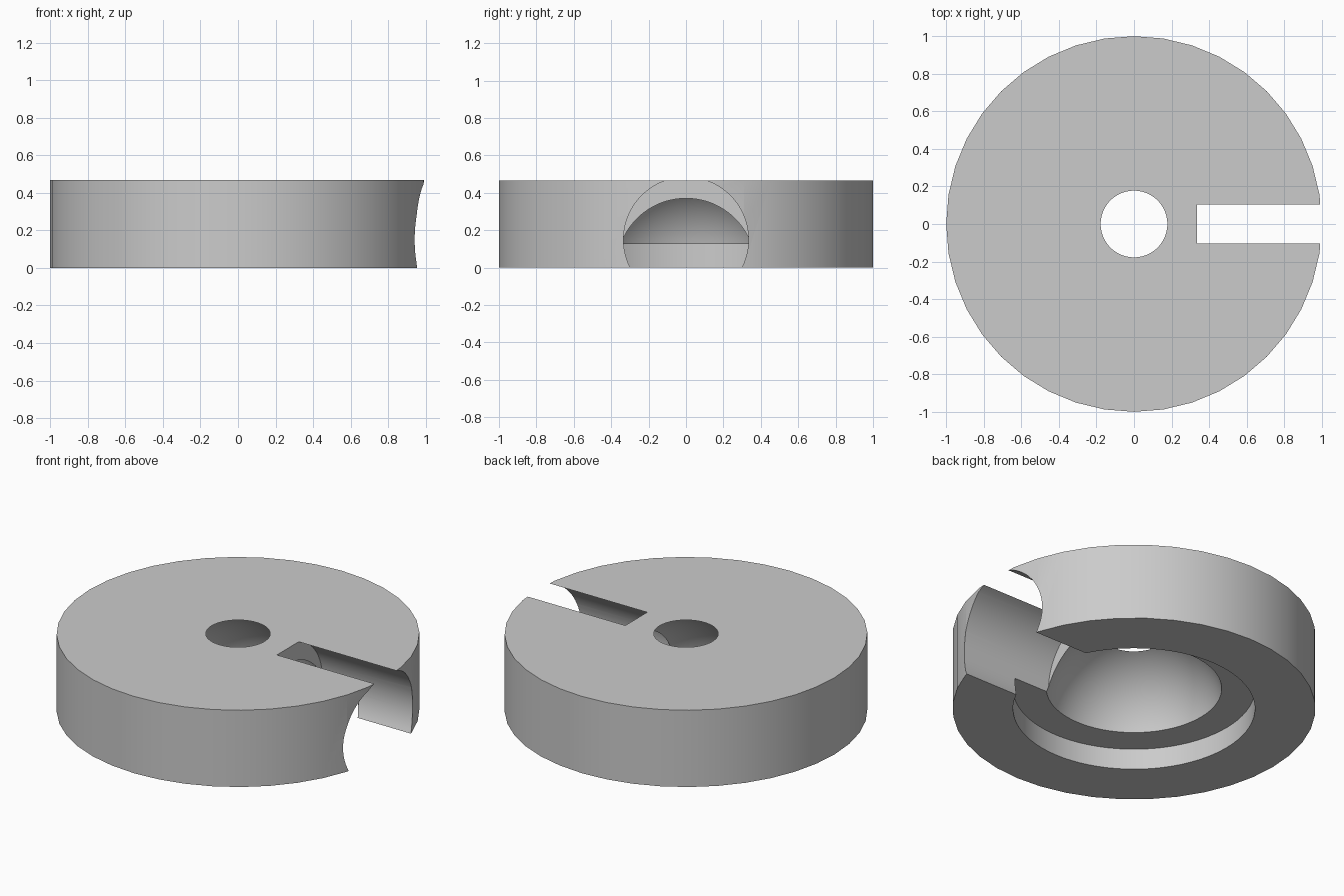
import bpy
import math

cube = bpy.data.objects.get("Cube")
if cube:
    bpy.data.objects.remove(cube, do_unlink=True)

HEIGHT = 0.467
SLOT_RADIUS = 0.334
SLOT_START = 0.335
SLOT_LENGTH = 1.0
RECESS_DEPTH = 0.127


def cylinder(name, radius, depth, location, sides, rotation=(0, 0, 0)):
    bpy.ops.mesh.primitive_cylinder_add(
        vertices=sides, radius=radius, depth=depth, location=location, rotation=rotation)
    obj = bpy.context.object
    obj.name = name
    return obj


def subtract(target, cutter):
    cutter.hide_render = True
    mod = target.modifiers.new("cut", "BOOLEAN")
    mod.operation = "DIFFERENCE"
    mod.solver = "EXACT"
    mod.object = cutter
    bpy.context.view_layer.objects.active = target
    bpy.ops.object.modifier_apply(modifier=mod.name)
    bpy.data.objects.remove(cutter, do_unlink=True)


# Main disc
disc = cylinder("slotted_disc", 1.0, HEIGHT, (0, 0, HEIGHT / 2), 40)

# Domed hollow, which breaks through the top as the centre hole
bpy.ops.mesh.primitive_uv_sphere_add(segments=80, ring_count=40, radius=0.5)
subtract(disc, bpy.context.object)

# Shallow round recess underneath
subtract(disc, cylinder("recess_cutter", 0.667, RECESS_DEPTH * 2, (0, 0, 0), 80))

# Round channel from the hollow out through the rim, open along the top
subtract(disc, cylinder("channel_cutter", SLOT_RADIUS, SLOT_LENGTH,
                        (SLOT_START + SLOT_LENGTH / 2, 0, 0.15), 80,
                        (0, math.pi / 2, 0)))

# Single grey material
grey = bpy.data.materials.new("light_grey")
colour = (0.6, 0.6, 0.6, 1)
grey.use_nodes = True
grey.diffuse_color = colour
grey.node_tree.nodes["Principled BSDF"].inputs["Base Color"].default_value = colour
disc.data.materials.clear()
disc.data.materials.append(grey)

# Smooth curved walls with crisp rims
bpy.ops.object.select_all(action="DESELECT")
disc.select_set(True)
bpy.context.view_layer.objects.active = disc
bpy.ops.object.shade_smooth_by_angle(angle=math.radians(30))
